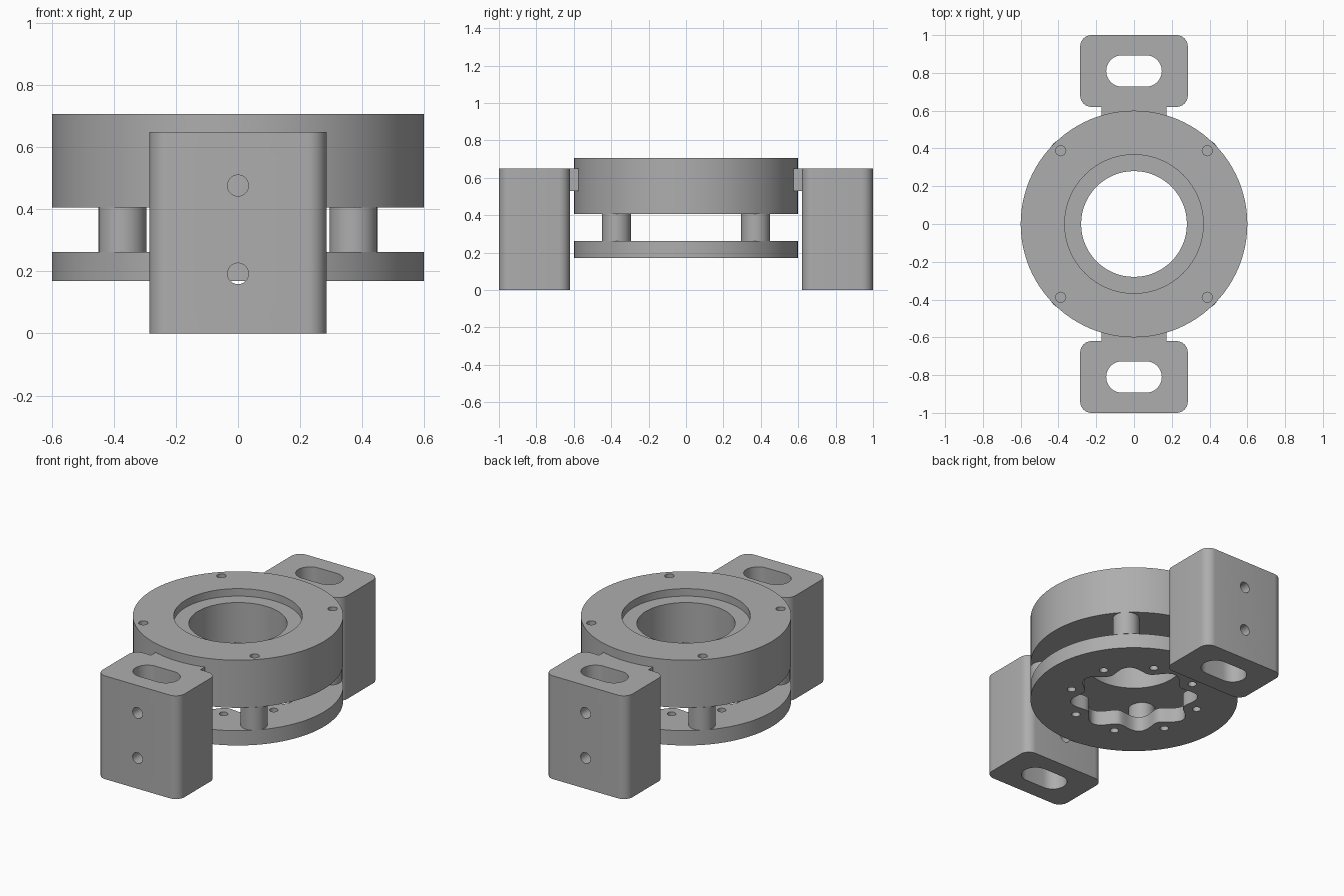
import bpy
import bmesh
from math import cos, sin, pi, radians
from mathutils import Matrix, Vector

cube = bpy.data.objects.get("Cube")
if cube:
    bpy.data.objects.remove(cube, do_unlink=True)

grey = bpy.data.materials.new("machined grey")
grey.use_nodes = True
COLOUR = (0.42, 0.42, 0.42, 1)
grey.diffuse_color = COLOUR
grey.node_tree.nodes["Principled BSDF"].inputs["Base Color"].default_value = COLOUR


def circle(r, x=0, y=0, n=32):
    return [(x + r * cos(2 * pi * i / n), y + r * sin(2 * pi * i / n)) for i in range(n)]


def rounded(w, h, r, y=0, n=8):
    """Rounded rectangle with half sizes w and h, centred on (0, y)."""
    pts = []
    for k, (sx, sy) in enumerate([(1, 1), (-1, 1), (-1, -1), (1, -1)]):
        for i in range(n + 1):
            a = pi / 2 * (k + i / n)
            pts.append((sx * (w - r) + r * cos(a), y + sy * (h - r) + r * sin(a)))
    return pts


def prism(name, outline, z0, z1):
    """Extrude a closed outline from z0 up to z1."""
    bm = bmesh.new()
    face = bm.faces.new([bm.verts.new((x, y, z0)) for x, y in outline])
    top = bmesh.ops.extrude_face_region(bm, geom=[face])["geom"]
    verts = [v for v in top if isinstance(v, bmesh.types.BMVert)]
    bmesh.ops.translate(bm, verts=verts, vec=Vector((0, 0, z1 - z0)))
    bmesh.ops.recalc_face_normals(bm, faces=bm.faces)
    mesh = bpy.data.meshes.new(name)
    bm.to_mesh(mesh)
    bm.free()
    mesh.materials.append(grey)
    obj = bpy.data.objects.new(name, mesh)
    bpy.context.collection.objects.link(obj)
    return obj


def cut(obj, cutters):
    """Subtract the cutters, keep the result and drop the cutters."""
    for c in cutters:
        mod = obj.modifiers.new("cut", "BOOLEAN")
        mod.operation, mod.solver, mod.object = "DIFFERENCE", "EXACT", c
    graph = bpy.context.evaluated_depsgraph_get()
    mesh = bpy.data.meshes.new_from_object(obj.evaluated_get(graph))
    obj.modifiers.clear()
    obj.data = mesh
    for c in cutters:
        bpy.data.objects.remove(c, do_unlink=True)


def smooth(obj):
    bpy.ops.object.select_all(action="DESELECT")
    obj.select_set(True)
    bpy.context.view_layer.objects.active = obj
    bpy.ops.object.shade_smooth_by_angle(angle=radians(30))


parts = []
corners = [(sx, sy) for sx in (-1, 1) for sy in (-1, 1)]

# Upper ring: through bore, shallow seat and four screw holes
upper_ring = prism("upper_ring", circle(0.6, n=96), 0.407, 0.707)
cut(upper_ring, [prism("bore", circle(0.28, n=64), 0.3, 0.8),
                 prism("seat", circle(0.367, n=64), 0.66, 0.8)]
    + [prism("screw_hole", circle(0.027, 0.388 * sx, 0.388 * sy, 16), 0.55, 0.8)
       for sx, sy in corners])
parts.append(upper_ring)

# Lower ring: scalloped opening with a small hole between each pair of lobes
lower_ring = prism("lower_ring", circle(0.6, n=96), 0.17, 0.263)
scallop = []
for i in range(128):
    a = 2 * pi * i / 128
    r = 0.335 + 0.035 * cos(8 * a)
    scallop.append((r * cos(a), r * sin(a)))
cutters = [prism("opening", scallop, 0.1, 0.4)]
for i in range(8):
    a = 2 * pi * (i + 0.5) / 8
    cutters.append(prism("small_hole", circle(0.025, 0.38 * cos(a), 0.38 * sin(a), 16), 0.1, 0.4))
cut(lower_ring, cutters)
parts.append(lower_ring)

# Pillars between the rings
for sx, sy in corners:
    parts.append(prism("pillar", circle(0.077, 0.372 * sx, 0.372 * sy), 0.263, 0.407))

# Mounting blocks: vertical slot, two cross holes, and a tab into the ring
for side, label in ((-1, "front"), (1, "back")):
    block = prism(label + "_block", rounded(0.285, 0.19, 0.06, 0.81 * side), 0, 0.65)
    holes = [prism("slot", rounded(0.147, 0.083, 0.0825, 0.81 * side), -0.1, 0.8)]
    for z in (0.477, 0.193):
        hole = prism("cross_hole", circle(0.034, n=24), -0.3, 0.3)
        hole.matrix_world = Matrix.Translation((0, 0.81 * side, z)) @ Matrix.Rotation(pi / 2, 4, "X")
        holes.append(hole)
    bpy.context.view_layer.update()
    cut(block, holes)
    parts.append(block)
    y0, y1 = 0.56 * side, 0.621 * side
    parts.append(prism(label + "_tab", [(-0.172, y0), (0.172, y0), (0.172, y1), (-0.172, y1)], 0.53, 0.65))

for part in parts:
    smooth(part)
